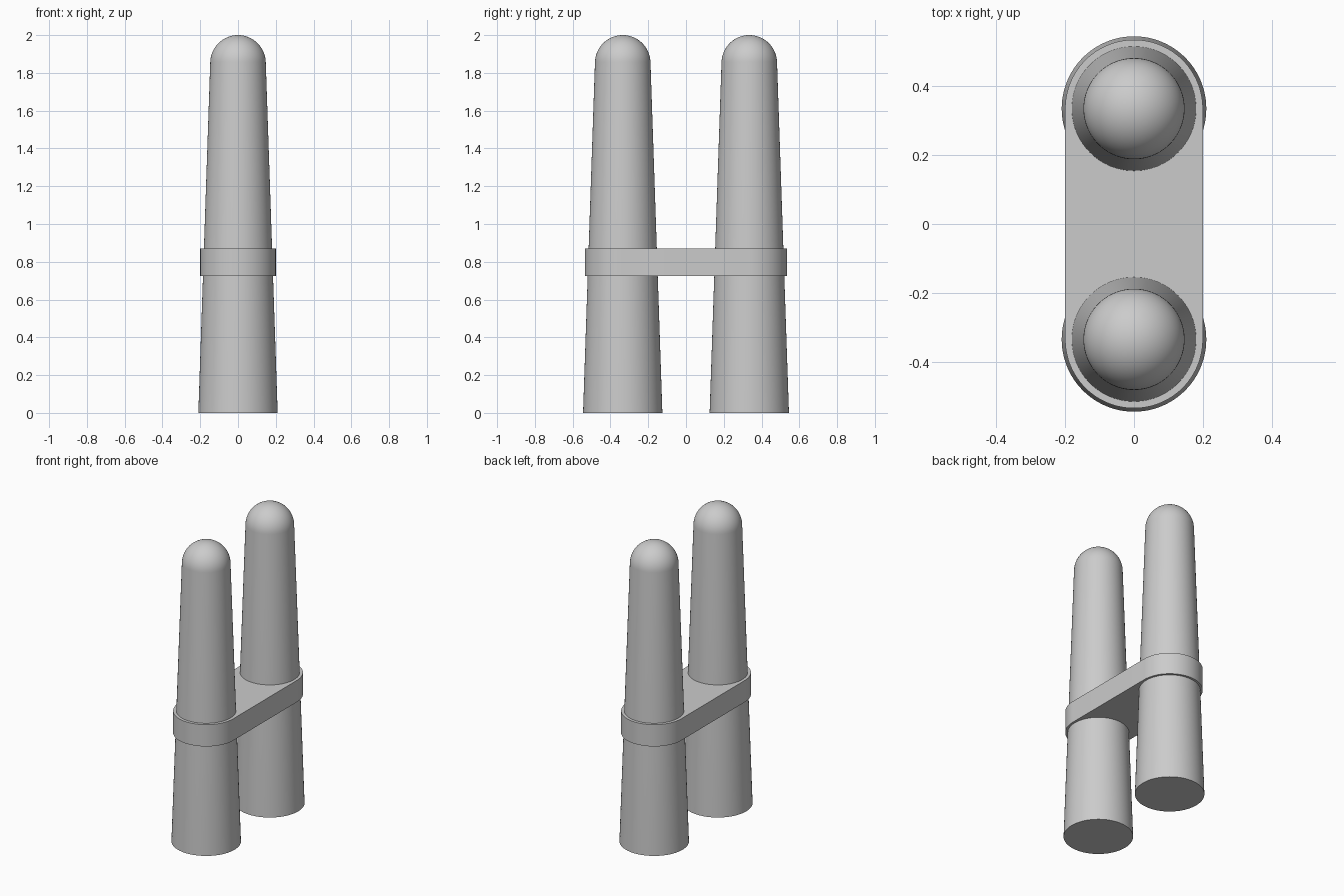
import bpy, bmesh
from math import sin, cos, pi

cube = bpy.data.objects.get("Cube")
if cube:
    bpy.data.objects.remove(cube, do_unlink=True)

SEGMENTS = 96
SPACING = 0.335      # column axis distance from the centre
BASE_R, CAP_R, HEIGHT = 0.21, 0.147, 2.0
BAR_R, BAR_BOTTOM, BAR_TOP = 0.2, 0.725, 0.87
TAPER = 0.034        # wall slope, radians

grey = bpy.data.materials.new("light grey")
grey.use_nodes = True
colour = (0.6, 0.6, 0.6, 1)
grey.diffuse_color = colour
grey.node_tree.nodes["Principled BSDF"].inputs["Base Color"].default_value = colour


def finish(bm, name, location=(0, 0, 0)):
    bmesh.ops.recalc_face_normals(bm, faces=bm.faces)
    mesh = bpy.data.meshes.new(name)
    bm.to_mesh(mesh)
    bm.free()
    mesh.materials.append(grey)
    obj = bpy.data.objects.new(name, mesh)
    obj.location = location
    bpy.context.collection.objects.link(obj)
    bpy.ops.object.select_all(action="DESELECT")
    obj.select_set(True)
    bpy.context.view_layer.objects.active = obj
    bpy.ops.object.shade_smooth_by_angle(angle=pi / 6)
    return obj


def column(name, y):
    # Tapered wall running tangent into a round cap, spun about the axis
    steps = 16
    angles = [TAPER + (pi / 2 - TAPER) * i / steps for i in range(steps + 1)]
    profile = [(0, 0), (BASE_R, 0)]
    profile += [(CAP_R * cos(a), HEIGHT - CAP_R + CAP_R * sin(a)) for a in angles]
    bm = bmesh.new()
    verts = [bm.verts.new((r, 0, z)) for r, z in profile]
    edges = [bm.edges.new(pair) for pair in zip(verts, verts[1:])]
    bmesh.ops.spin(bm, geom=verts + edges, cent=(0, 0, 0), axis=(0, 0, 1),
                   angle=2 * pi, steps=SEGMENTS)
    bmesh.ops.remove_doubles(bm, verts=bm.verts, dist=0.0001)
    finish(bm, name, (0, y, 0))


def connecting_bar():
    # Round-ended plate extruded upward
    bm = bmesh.new()
    half = SEGMENTS // 2
    outline = []
    for side in (1, -1):
        for i in range(half + 1):
            a = pi * i / half
            outline.append(bm.verts.new((side * BAR_R * cos(a),
                                         side * (SPACING + BAR_R * sin(a)),
                                         BAR_BOTTOM)))
    face = bm.faces.new(outline)
    top = bmesh.ops.extrude_face_region(bm, geom=[face], use_keep_orig=True)
    bmesh.ops.translate(bm, vec=(0, 0, BAR_TOP - BAR_BOTTOM),
                        verts=[v for v in top["geom"] if isinstance(v, bmesh.types.BMVert)])
    finish(bm, "connecting_bar")


column("front_column", -SPACING)
column("back_column", SPACING)
connecting_bar()
